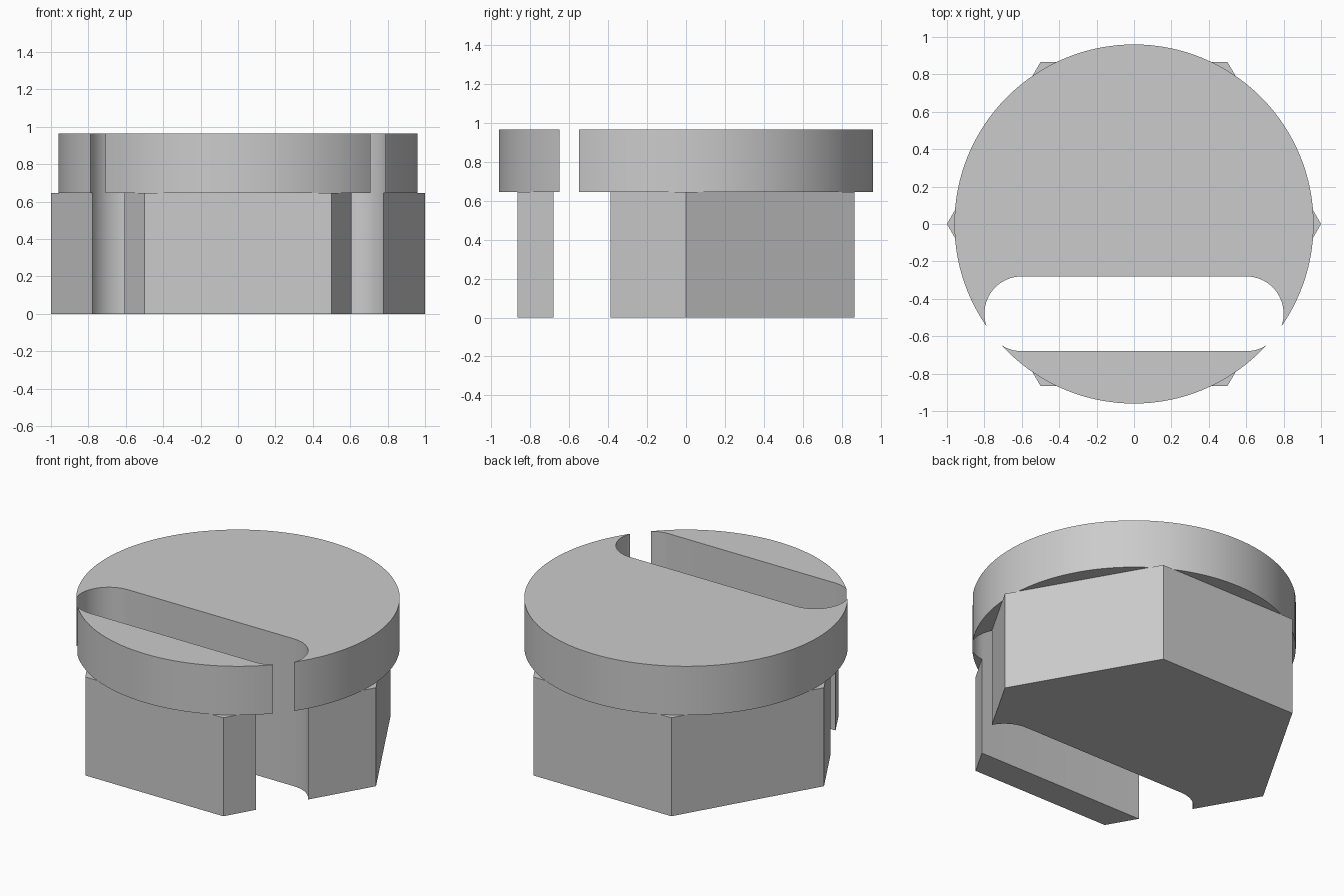
import bpy
import bmesh
from math import cos, sin, pi, radians

cube = bpy.data.objects.get("Cube")
if cube:
    bpy.data.objects.remove(cube, do_unlink=True)

HEX_TOP, HEAD_TOP = 0.645, 0.965
HEAD_RADIUS = 0.96
SLOT_Y, SLOT_RADIUS, SLOT_REACH = -0.48, 0.2, 0.6

# Plain grey finish
grey = bpy.data.materials.new("grey")
grey.use_nodes = True
colour = (0.6, 0.6, 0.6, 1)
grey.diffuse_color = colour
grey.node_tree.nodes["Principled BSDF"].inputs["Base Color"].default_value = colour


def arc(cx, cy, radius, start, sweep, steps):
    return [(cx + radius * cos(start + sweep * i / steps),
             cy + radius * sin(start + sweep * i / steps)) for i in range(steps + 1)]


def prism(name, outline, bottom, top):
    """Extrude a closed outline upwards."""
    bm = bmesh.new()
    base = bm.faces.new([bm.verts.new((x, y, bottom)) for x, y in outline])
    grown = bmesh.ops.extrude_face_region(bm, geom=[base])
    risen = [v for v in grown["geom"] if isinstance(v, bmesh.types.BMVert)]
    bmesh.ops.translate(bm, verts=risen, vec=(0, 0, top - bottom))
    bmesh.ops.recalc_face_normals(bm, faces=bm.faces)
    mesh = bpy.data.meshes.new(name)
    bm.to_mesh(mesh)
    bm.free()
    mesh.materials.append(grey)
    obj = bpy.data.objects.new(name, mesh)
    bpy.context.collection.objects.link(obj)
    return obj


# Six-sided body and round head
hex_body = prism("hex_body", arc(0, 0, 1, 0, 2 * pi, 6)[:-1], 0, HEX_TOP)
round_head = prism("round_head", arc(0, 0, HEAD_RADIUS, 0, 2 * pi, 128)[:-1],
                   HEX_TOP, HEAD_TOP)

# Round-ended slot through the full height
slot_outline = (arc(SLOT_REACH, SLOT_Y, SLOT_RADIUS, -pi / 2, pi, 32)
                + arc(-SLOT_REACH, SLOT_Y, SLOT_RADIUS, pi / 2, pi, 32))
slot_cutter = prism("slot_cutter", slot_outline, -0.2, HEAD_TOP + 0.2)

for part in (hex_body, round_head):
    cut = part.modifiers.new("slot", "BOOLEAN")
    cut.operation = "DIFFERENCE"
    cut.solver = "EXACT"
    cut.object = slot_cutter
    bpy.ops.object.select_all(action="DESELECT")
    part.select_set(True)
    bpy.context.view_layer.objects.active = part
    bpy.ops.object.modifier_apply(modifier=cut.name)
    bpy.ops.object.shade_smooth_by_angle(angle=radians(30))

bpy.data.objects.remove(slot_cutter, do_unlink=True)
